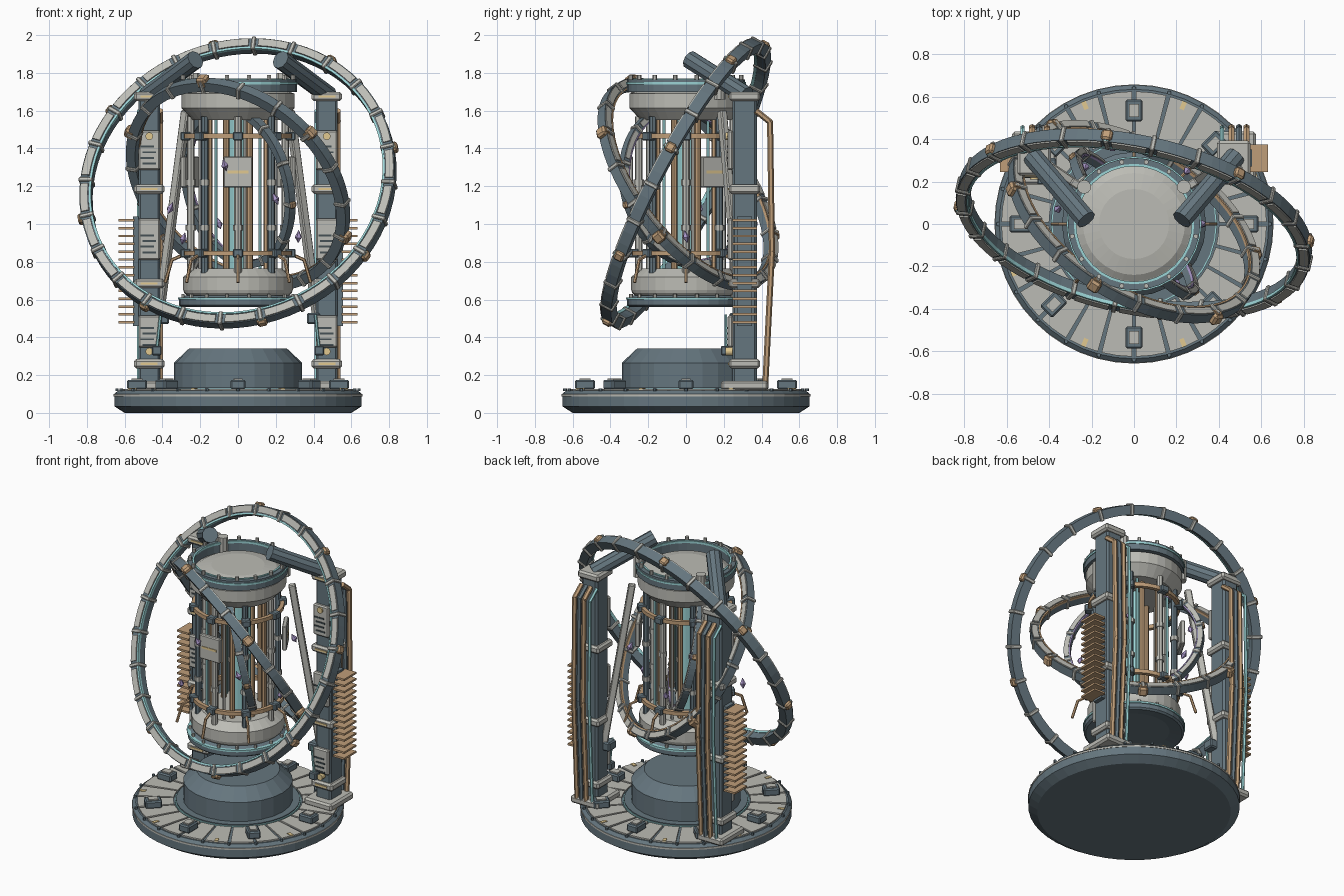
import bpy, bmesh, math, random
from mathutils import Matrix, Vector

if "Cube" in bpy.data.objects:
    bpy.data.objects.remove(bpy.data.objects["Cube"])
random.seed(4)
V, T, pi = Vector, Matrix.Translation, math.pi
COL = dict(dark=(.13, .18, .21), light=(.50, .50, .46), copper=(.52, .34, .19), cyan=(.33, .66, .67),
           purple=(.40, .31, .58), gold=(.75, .58, .28), black=(.06, .08, .09))
mats, parts = {}, {}
for k, c in COL.items():
    mats[k] = bpy.data.materials.new(k)
    mats[k].diffuse_color = (*c, 1)


def part(name, mat):
    return parts.setdefault((name, mat), bmesh.new())


def rz(a, r=0, z=0):
    return Matrix.Rotation(a, 4, 'Z') @ T((r, 0, z))


def box(name, mat, size, M, bevel=0):
    bm = part(name, mat)
    vs = bmesh.ops.create_cube(bm, size=1, matrix=M @ Matrix.Diagonal((*size, 1)))['verts']
    if bevel:
        es = list({e for v in vs for e in v.link_edges})
        bmesh.ops.bevel(bm, geom=es, offset=bevel, segments=1, affect='EDGES', profile=.5)


def rod(name, mat, a, b, r, n=8, r2=None, M=Matrix()):
    a, b = M @ V(a), M @ V(b)
    R = (b - a).to_track_quat('Z', 'Y').to_matrix().to_4x4()
    bmesh.ops.create_cone(part(name, mat), cap_ends=True, segments=n, radius1=r, radius2=r if r2 is None else r2,
                          depth=(b - a).length, matrix=T((a + b) / 2) @ R)


def pipe(name, mat, pts, r, n=6, M=Matrix()):
    for a, b in zip(pts, pts[1:]):
        rod(name, mat, a, b, r, n, M=M)
    for p in pts[1:-1]:
        bmesh.ops.create_icosphere(part(name, mat), subdivisions=1, radius=r * 1.05, matrix=M @ T(p))


def sweep(name, mat, prof, n, M=Matrix(), a0=0, a1=2 * pi, loop=False):
    # revolve a profile of (radius, height) points; loop closes the profile itself
    bm, full = part(name, mat), a1 - a0 > 6.28
    rows = [[bm.verts.new(M @ V((r * math.cos(a), r * math.sin(a), z))) for r, z in prof]
            for a in (a0 + (a1 - a0) * i / n for i in range(n if full else n + 1))]
    m = len(prof)
    fs = []
    for i in range(n):
        A, B = rows[i], rows[(i + 1) % len(rows)]
        fs += [bm.faces.new((A[j], B[j], B[(j + 1) % m], A[(j + 1) % m])) for j in range(m if loop else m - 1)]
    if not full:
        fs += [bm.faces.new(rows[0]), bm.faces.new(rows[-1])]
    elif not loop:
        fs += [bm.faces.new([r[0] for r in rows]), bm.faces.new([r[-1] for r in rows])]
    bmesh.ops.recalc_face_normals(bm, faces=fs)


def rect(r0, r1, z0, z1):
    return [(r0, z0), (r1, z0), (r1, z1), (r0, z1)]


# base disc, pedestal and deck plates
sweep('base_disc', 'dark', [(.60, 0), (.655, .035), (.655, .10), (.635, .118)], 48)
sweep('base_rim', 'light', rect(.63, .658, .088, .1), 48, loop=True)
sweep('pedestal_collar', 'dark', rect(.30, .385, .11, .135), 32, loop=True)
sweep('pedestal_collar_glow', 'cyan', rect(.37, .392, .118, .128), 32, loop=True)
sweep('pedestal', 'dark', [(.34, .11), (.34, .265), (.26, .34)], 24)
for i in range(24):
    a = i * pi / 12
    sweep('deck_plates', 'light', rect(.40, .625, .11, .127), 2, a0=a + .015, a1=a + pi / 12 - .015, loop=True)
    rod('deck_bolts', 'dark', (.64, 0, .115), (.64, 0, .13), .01, 6, M=rz(a))
    if i % 3 == 1:
        box('deck_markers', 'gold', (.04, .022, .006), rz(a + .13, .605, .128))
for i in range(8):
    M = rz(i * pi / 4, .535, .15)
    box('deck_boxes', 'dark', (.105, .08, .05), M, .008)
    box('deck_box_lids', 'light', (.06, .045, .012), M @ T((0, 0, .027)))

# capsule end caps and bolted rings
sweep('lower_cap', 'light', [(.25, .60), (.285, .635), (.29, .65), (.29, .72), (.23, .765)], 32)
sweep('upper_cap', 'light', [(.24, 1.55), (.30, 1.615), (.30, 1.69), (.27, 1.70), (.24, 1.72), (.165, 1.735)], 32)
sweep('lower_ring', 'dark', [(.22, .575), (.30, .56), (.312, .57), (.312, .60), (.28, .622)], 32)
sweep('upper_ring', 'dark', rect(.275, .312, 1.70, 1.765), 32, loop=True)
for z in (.605, 1.745):
    sweep('ring_glow', 'cyan', rect(.295, .318, z - .006, z + .006), 32, loop=True)
sweep('upper_ring_top_glow', 'cyan', rect(.272, .284, 1.755, 1.77), 32, loop=True)
for i in range(16):
    M = rz((i + .5) * pi / 8)
    rod('upper_bolts', 'light', (.297, 0, 1.76), (.297, 0, 1.79), .012, 6, M=M)
    rod('lower_bolts', 'light', (.297, 0, .60), (.297, 0, .63), .01, 6, M=M)

# core and pipe bundle
rod('core', 'cyan', (0, 0, .74), (0, 0, 1.58), .05, 12)
for i in range(8):
    a = i * pi / 4
    M, N = rz(a), rz(a + pi / 8)
    rod('outer_columns', 'dark' if i % 2 else 'light', (.25, 0, .74), (.25, 0, 1.57), .02, M=M)
    rod('inner_pipes', 'copper', (.165, 0, .74), (.165, 0, 1.57), .017, M=N)
    rod('thin_pipes', ('light', 'cyan')[i % 2], (.205, 0, .74), (.205, 0, 1.57), .009, 6, M=M @ rz(.18))
    for z in (.98, 1.22):
        rod('column_collars', 'light', (.25, 0, z - .015), (.25, 0, z + .015), .027, M=M)
    for z in (.845, 1.465):
        box('hoop_clamps', 'dark', (.055, .055, .045), M @ T((.278, 0, z)), .006)
    pipe('claws', 'copper', [(.26, 0, .85), (.35, 0, .81), (.385, 0, .69)], .009, M=M)
for z in (.845, 1.465):
    sweep('hoops', 'copper', rect(.262, .288, z - .013, z + .013), 32, loop=True)
# three flat panels around the bundle
for a in (-pi / 2, pi / 6, pi * 5 / 6):
    M = rz(a, .295, 1.275)
    box('side_panels', 'light', (.03, .155, .165), M, .006)
    box('side_panel_stripes', 'gold', (.006, .11, .014), M @ T((.016, 0, 0)))

# support pillars
for s in (-1, 1):
    P = T((.47 * s, .31, 0))
    box('pillars', 'dark', (.115, .13, 1.55), P @ T((0, 0, .905)), .012)
    box('pillar_feet', 'light', (.21, .25, .05), P @ T((0, 0, .145)), .012)
    for z in (.26, .685, 1.185, 1.675):
        box('pillar_collars', 'light', (.16, .165, .05), P @ T((0, 0, z)), .012)
        box('collar_marks', 'gold', (.09, .006, .012), P @ T((0, -.084, z)))
    for z, h in ((.43, .17), (.92, .22), (1.39, .21)):
        box('pillar_covers', 'light', (.115, .03, h), P @ T((0, -.075, z)), .008)
        for k in range(4):
            box('cover_slits', 'black', (.07, .006, .01), P @ T((-.01 * (k % 2), -.091, z - .07 + .03 * k)))
    for z in (.325, 1.465):
        rod('pillar_lamps', 'gold', (0, -.06, z), (0, -.1, z), .02, 12, M=P)
    # cooling fins
    for k in range(14):
        box('cooling_fins', 'copper', (.085, .13, .013), P @ T((s * .12, 0, .48 + k * .0415)))
    box('fin_spine', 'dark', (.03, .08, .58), P @ T((s * .07, 0, .75)))
    # rear conduits
    for dx, m in ((.06, 'copper'), (.025, 'dark'), (-.01, 'copper'), (-.055, 'cyan')):
        pipe('rear_conduits', m, [(dx, .06, 1.6), (dx, .135, 1.54), (dx, .145, .85), (dx, .11, .15)],
             .011 if m == 'cyan' else .016, M=P)
    # slanted brace, docking arm and post
    a, b = V((.42 * s, .29, .50)), V((.275 * s, .19, 1.60))
    box('braces', 'light', (.04, .045, (b - a).length), T((a + b) / 2) @ (b - a).to_track_quat('Z', 'Y').to_matrix().to_4x4(), .006)
    box('brace_mounts', 'dark', (.07, .08, .06), T((.40 * s, .27, .5)), .008)
    box('low_boxes', 'dark', (.05, .05, .05), T((.43 * s, .21, .33)), .006)
    pipe('low_cables', 'cyan', [(.43 * s, .21, .33), (.41 * s, .21, .52)], .008)
    rod('docking_arms', 'dark', (.48 * s, .32, 1.68), (.225 * s, .02, 1.87), .05, 10)
    rod('docking_posts', 'light', (.235 * s, .175, 1.66), (.235 * s, .175, 1.80), .033, 10)


# tilted gimbal rings
def gimbal(name, c, n, start, R, w, d, clamps, nodes, stripe, size):
    n = V(n).normalized()
    x = V(start)
    x = (x - n * x.dot(n)).normalized()
    M = T(c) @ Matrix((x, n.cross(x), n)).transposed().to_4x4()
    sweep(name, 'dark', rect(R - w / 2, R + w / 2, -d / 2, d / 2), 72, M, loop=True)
    sweep(name + '_stripe', stripe, rect(R - w * .55, R - w * .38, d * .3, d * .58), 72, M, loop=True)
    step = 2 * pi / clamps
    for i in range(clamps):
        a = i * step
        sweep(name + '_plates', 'light', rect(R - w * .28, R + w * .42, d * .4, d * .62), 3, M, a + step * .12, a + step * .88, True)
        box(name + '_clamps', 'light', (w * 1.25, .022, d * 1.3), M @ rz(a, R), .004)
        if i % (clamps // nodes) == 0:
            box(name + '_nodes', 'copper', (size, size, size), M @ rz(a, R + w * .42), size * .18)
            box(name + '_node_lights', stripe, (size * .5, size * .5, .01), M @ rz(a, R + w * .42, size * .5))


gimbal('outer_gimbal', (0, 0, 1.215), (-.19, -.866, .46), (-.13, .43, .75), .82, .06, .062, 24, 8, 'cyan', .052)
gimbal('middle_gimbal', (0, .01, 1.21), (.453, .711, .538), (-.2, -.32, .53), .625, .055, .055, 18, 6, 'copper', .06)
gimbal('inner_gimbal', (0, 0, 1.2), (.75, .62, .2), (.25, -.32, -.1), .42, .04, .042, 12, 4, 'purple', .035)

# floating crystals
for p in ((-.07, -.33, 1.31), (-.23, .27, 1.27), (.2, -.28, 1.13), (-.36, .07, 1.08), (-.29, -.2, .92),
          (.32, 0, .93), (.25, .25, 1.2), (-.1, .36, 1.0)):
    d = V((random.uniform(-.5, .5), random.uniform(-.5, .5), 1)).normalized() * .04
    rod('crystals', 'purple', p, V(p) + d, .02, 5, 0)
    rod('crystals', 'purple', p, V(p) - d * .8, .02, 5, 0)

# turn the collected parts into objects
for (name, mat), bm in parts.items():
    me = bpy.data.meshes.new(name)
    bm.to_mesh(me)
    bm.free()
    me.materials.append(mats[mat])
    bpy.context.collection.objects.link(bpy.data.objects.new(name, me))

for m in bpy.data.materials:
    if m.users and not m.is_grease_pencil:
        m.use_nodes = True
        m.node_tree.nodes["Principled BSDF"].inputs["Base Color"].default_value = m.diffuse_color
